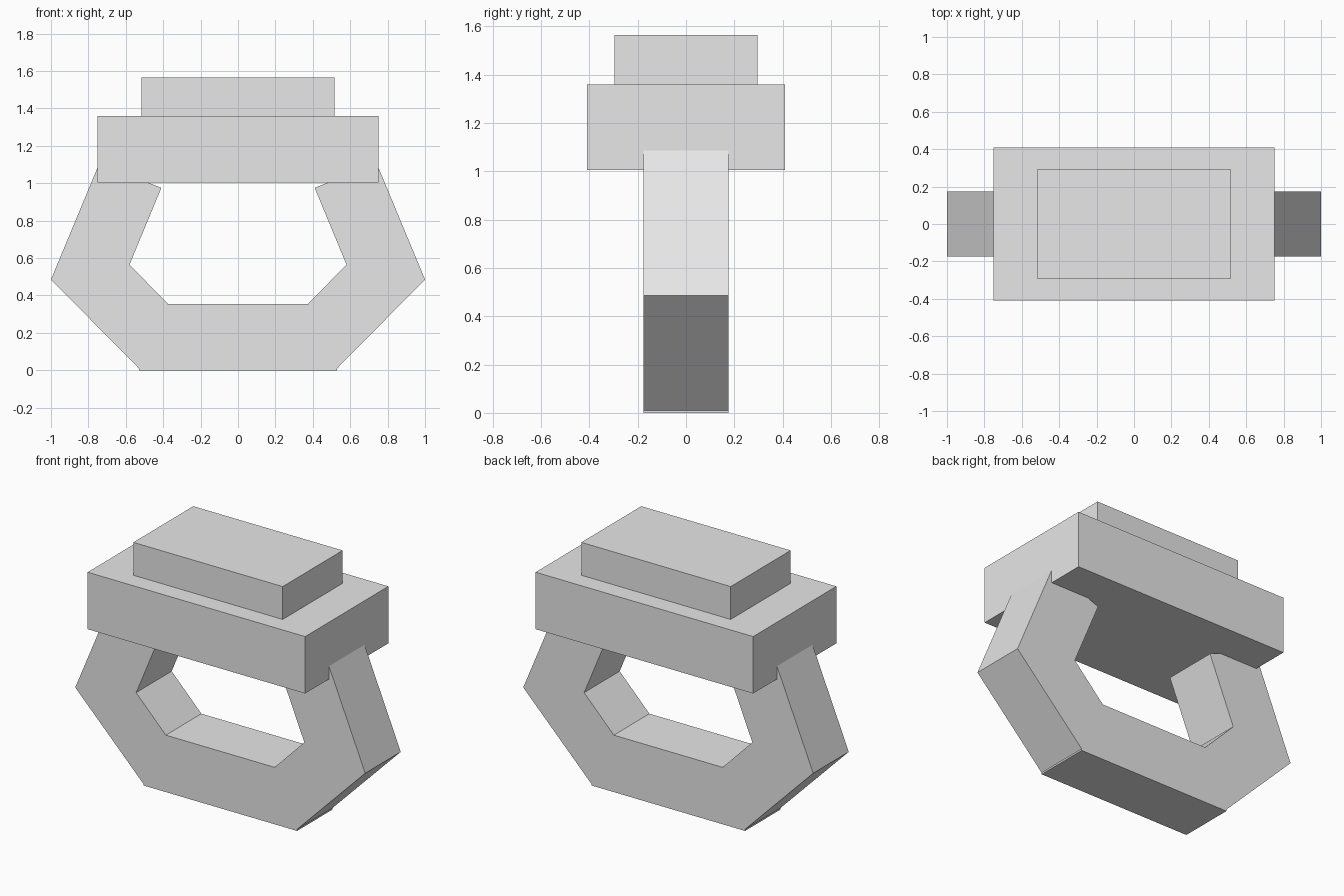
import bpy
import bmesh

cube = bpy.data.objects.get("Cube")
if cube:
    bpy.data.objects.remove(cube, do_unlink=True)

GREY = (0.8, 0.8, 0.8, 1.0)
grey = bpy.data.materials.new("plain grey")
grey.use_nodes = True
grey.diffuse_color = GREY
grey.node_tree.nodes["Principled BSDF"].inputs["Base Color"].default_value = GREY


def add_object(name, bm):
    """Turn a bmesh into a flat-shaded grey object."""
    bmesh.ops.recalc_face_normals(bm, faces=bm.faces[:])
    mesh = bpy.data.meshes.new(name)
    bm.to_mesh(mesh)
    bm.free()
    mesh.materials.append(grey)
    obj = bpy.data.objects.new(name, mesh)
    bpy.context.collection.objects.link(obj)
    return obj


def add_block(name, width, depth, bottom, top):
    bm = bmesh.new()
    bmesh.ops.create_cube(bm, size=1)
    bmesh.ops.scale(bm, vec=(width, depth, top - bottom), verts=bm.verts[:])
    bmesh.ops.translate(bm, vec=(0, 0, (top + bottom) / 2), verts=bm.verts[:])
    return add_object(name, bm)


def add_band(name, half_profile, depth):
    """Mirror a half outline across x and extrude it along y."""
    outline = half_profile + [(-x, z) for x, z in reversed(half_profile)]
    bm = bmesh.new()
    face = bm.faces.new([bm.verts.new((x, -depth / 2, z)) for x, z in outline])
    extruded = bmesh.ops.extrude_face_region(bm, geom=[face], use_keep_orig=True)
    moved = [v for v in extruded["geom"] if isinstance(v, bmesh.types.BMVert)]
    bmesh.ops.translate(bm, vec=(0, depth, 0), verts=moved)
    return add_object(name, bm)


# Open angular band: outside edge upwards, slanted arm end, inside edge down
add_band("ring_band", [
    (0.53, 0.0), (0.53, 0.01), (1.0, 0.485), (0.74, 1.11),
    (0.41, 0.975), (0.58, 0.565), (0.375, 0.355),
], 0.35)

# Stepped setting on top
add_block("setting_base", 1.5, 0.82, 1.005, 1.36)
add_block("setting_top", 1.03, 0.59, 1.34, 1.565)
